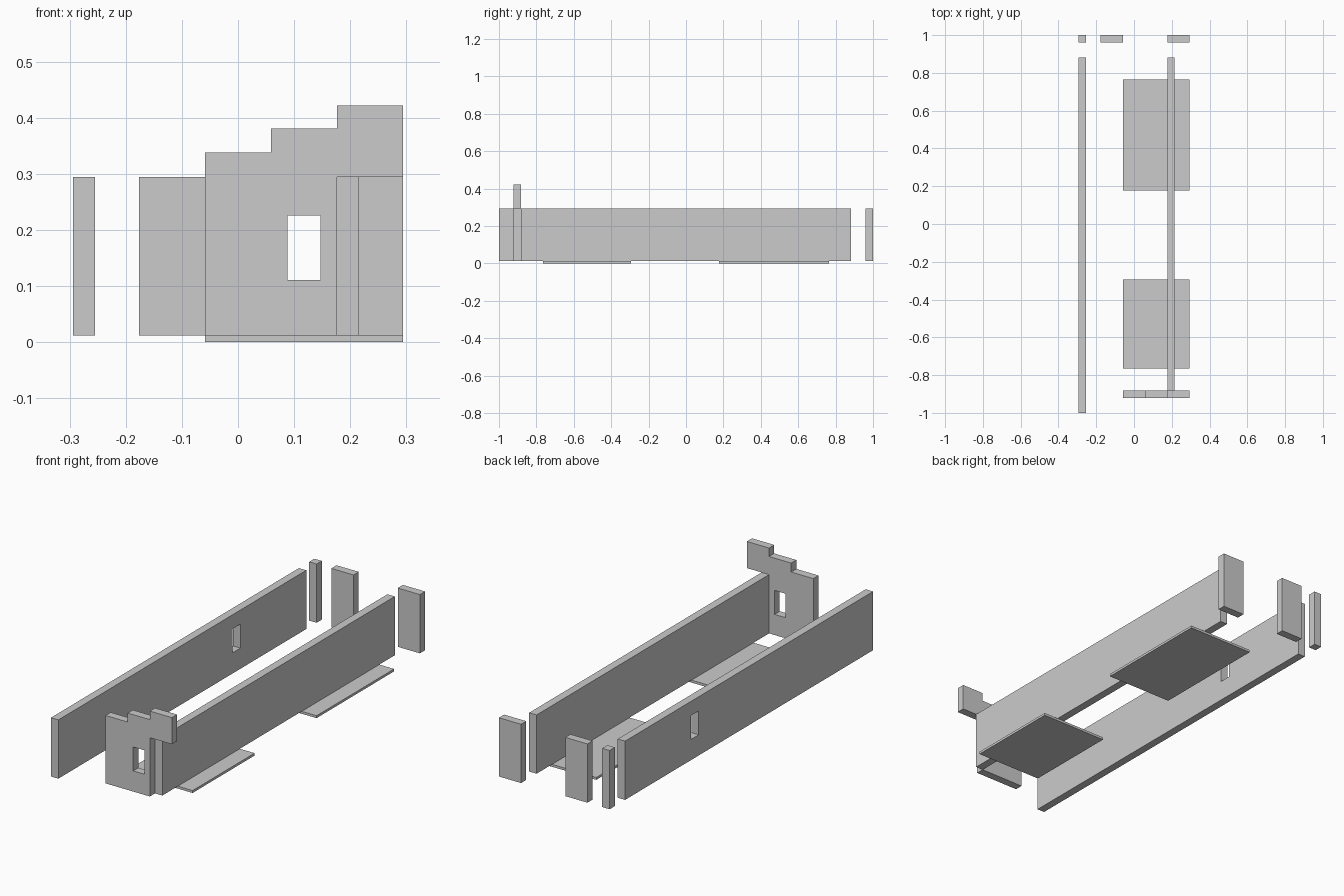
import bpy, bmesh
from math import pi

if "Cube" in bpy.data.objects:
    bpy.data.objects.remove(bpy.data.objects["Cube"])

U = 1 / 17             # plan grid module
T = U * 2 / 3          # wall thickness
Z0, Z1 = 0.2 * U, 5 * U  # wall base and top
WZ0, WZ1 = 0.111, 0.226  # window sill and head


def box(name, x0, x1, y0, y1, z0, z1):
    bm = bmesh.new()
    bmesh.ops.create_cube(bm, size=1)
    bmesh.ops.scale(bm, vec=(x1 - x0, y1 - y0, z1 - z0), verts=bm.verts)
    me = bpy.data.meshes.new(name)
    bm.to_mesh(me)
    bm.free()
    ob = bpy.data.objects.new(name, me)
    ob.location = ((x0 + x1) / 2, (y0 + y1) / 2, (z0 + z1) / 2)
    bpy.context.collection.objects.link(ob)
    return ob


def rect(a0, a1, b0, b1):
    return [(a0, b0), (a1, b0), (a1, b1), (a0, b1)]


def panel(name, outline, hole, location, turn):
    """Upright slab of thickness T from an outline with a hole."""
    cu = bpy.data.curves.new(name + "_profile", 'CURVE')
    cu.dimensions = '2D'
    cu.fill_mode = 'BOTH'
    cu.extrude = T / 2
    for loop in (outline, hole):
        sp = cu.splines.new('POLY')
        sp.points.add(len(loop) - 1)
        for p, (a, b) in zip(sp.points, loop):
            p.co = (a, b, 0, 1)
        sp.use_cyclic_u = True
    tmp = bpy.data.objects.new(name + "_profile", cu)
    bpy.context.collection.objects.link(tmp)
    dg = bpy.context.evaluated_depsgraph_get()
    me = bpy.data.meshes.new_from_object(tmp.evaluated_get(dg))
    bpy.data.objects.remove(tmp)
    bpy.data.curves.remove(cu)
    bm = bmesh.new()
    bm.from_mesh(me)
    bmesh.ops.remove_doubles(bm, verts=bm.verts, dist=1e-5)
    bmesh.ops.recalc_face_normals(bm, faces=bm.faces)
    for f in bm.faces:
        f.smooth = False
    bm.to_mesh(me)
    bm.free()
    me.name = name
    ob = bpy.data.objects.new(name, me)
    ob.location = location
    ob.rotation_euler = (pi / 2, 0, turn)
    bpy.context.collection.objects.link(ob)
    return ob


# long side walls, the left one with a window
panel("left_wall", rect(-1, 15 * U, Z0, Z1),
      rect(5.5 * U, 6.5 * U, WZ0, WZ1), (-5 * U + T / 2, 0, 0), pi / 2)
box("right_wall", 3 * U, 3 * U + T, -15 * U, 15 * U, Z0, Z1)

# stepped front wall with window; the top step overhangs the doorway
steps = [(-U, Z0), (3 * U, Z0), (3 * U, Z1), (5 * U, Z1), (5 * U, 0.422),
         (3 * U, 0.422), (3 * U, 0.381), (U, 0.381), (U, 0.338), (-U, 0.338)]
panel("stepped_front_wall", steps, rect(1.5 * U, 2.5 * U, WZ0, WZ1),
      (0, -15 * U - T / 2, 0), 0)

# back wall piers
for name, x0, x1 in (("left", -5 * U, -5 * U + T), ("middle", -3 * U, -U),
                     ("right", 3 * U, 5 * U)):
    box("back_pier_" + name, x0, x1, 1 - T, 1, Z0, Z1)

# thin floor slabs
box("floor_slab_front", -U, 5 * U, -13 * U, -5 * U, 0, Z0)
box("floor_slab_back", -U, 5 * U, 3 * U, 13 * U, 0, Z0)
